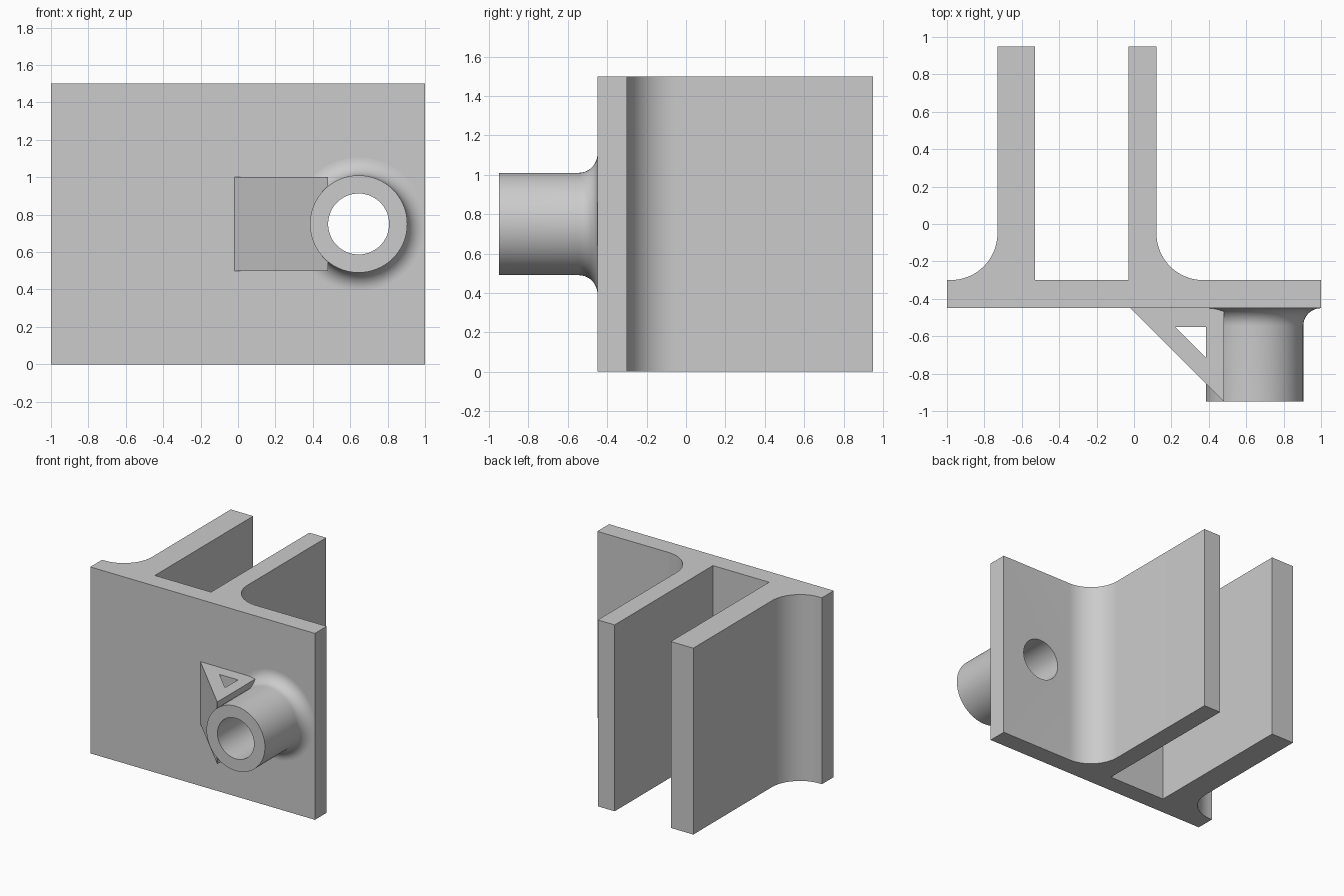
import bpy, bmesh, math
from mathutils import Vector

cube = bpy.data.objects.get("Cube")
if cube:
    bpy.data.objects.remove(cube, do_unlink=True)

grey = bpy.data.materials.new("plain grey")
grey.use_nodes = True
COLOUR = (0.6, 0.6, 0.6, 1)
grey.diffuse_color = COLOUR
grey.node_tree.nodes["Principled BSDF"].inputs["Base Color"].default_value = COLOUR

FRONT, BASE, BACK = -0.95, -0.45, 0.95      # boss end, plate front, fin ends
INNER = -0.30                               # back face of the plate
BOSS_X, BOSS_Z = 0.645, 0.75
BORE, BOSS = 0.163, 0.26


def finish(name, bm):
    bmesh.ops.recalc_face_normals(bm, faces=bm.faces)
    mesh = bpy.data.meshes.new(name)
    bm.to_mesh(mesh)
    bm.free()
    obj = bpy.data.objects.new(name, mesh)
    bpy.context.collection.objects.link(obj)
    mesh.materials.append(grey)
    return obj


def prism(name, outline, z0, z1):
    """Extrude an xy outline from z0 up to z1."""
    bm = bmesh.new()
    face = bm.faces.new([bm.verts.new((x, y, z0)) for x, y in outline])
    top = bmesh.ops.extrude_face_region(bm, geom=[face])["geom"]
    bmesh.ops.translate(bm, vec=(0, 0, z1 - z0),
                        verts=[v for v in top if isinstance(v, bmesh.types.BMVert)])
    return finish(name, bm)


def lathe(name, profile, steps=96):
    """Spin a closed (radius, y) profile about the boss axis."""
    bm = bmesh.new()
    rings = []
    for i in range(steps):
        a = math.tau * i / steps
        rings.append([bm.verts.new((BOSS_X + r * math.cos(a), y, BOSS_Z + r * math.sin(a)))
                      for r, y in profile])
    n = len(profile)
    for i in range(steps):
        p, q = rings[i], rings[(i + 1) % steps]
        for j in range(n):
            k = (j + 1) % n
            bm.faces.new((p[j], p[k], q[k], q[j]))
    return finish(name, bm)


def arc(cx, cy, r, start, end, steps=16):
    angles = [math.radians(start + (end - start) * i / steps) for i in range(steps + 1)]
    return [(cx + r * math.cos(a), cy + r * math.sin(a)) for a in angles]


def cut(obj, cutter):
    mod = obj.modifiers.new("cut", "BOOLEAN")
    mod.operation, mod.solver, mod.object = "DIFFERENCE", "EXACT", cutter
    bpy.context.view_layer.objects.active = obj
    bpy.ops.object.modifier_apply(modifier=mod.name)
    bpy.data.objects.remove(cutter, do_unlink=True)


def smooth(obj):
    bpy.ops.object.select_all(action="DESELECT")
    obj.select_set(True)
    bpy.context.view_layer.objects.active = obj
    bpy.ops.object.shade_smooth_by_angle(angle=math.radians(30))


# Back plate with two fins, each with a large fillet on its outer side
R = 0.25
outline = [(-1, BASE), (1, BASE), (1, INNER)]
outline += arc(0.12 + R, INNER + R, R, 270, 180)
outline += [(0.12, BACK), (-0.03, BACK), (-0.03, INNER), (-0.53, INNER),
            (-0.53, BACK), (-0.73, BACK)]
outline += arc(-0.73 - R, INNER + R, R, 0, -90)
outline += [(-1, INNER)]
bracket = prism("finned_bracket", outline, 0, 1.5)

# Bore through the plate
bm = bmesh.new()
bmesh.ops.create_cone(bm, cap_ends=True, segments=96, radius1=BORE, radius2=BORE, depth=0.4)
bmesh.ops.rotate(bm, verts=bm.verts, matrix=Vector((0, 0, 1)).rotation_difference(
    Vector((0, 1, 0))).to_matrix())
bmesh.ops.translate(bm, verts=bm.verts, vec=(BOSS_X, (BASE + INNER) / 2, BOSS_Z))
cut(bracket, finish("bore_cutter", bm))
smooth(bracket)

# Hollow boss flaring into the plate
F = 0.095
boss = lathe("hollow_boss", [(BORE, BASE), (BORE, FRONT), (BOSS, FRONT)]
             + arc(BOSS + F, BASE - F, F, 180, 90, 12))
smooth(boss)

# Triangular gusset with a triangular window
gusset = prism("gusset", [(-0.02, BASE), (0.48, FRONT), (0.48, BASE)], 0.5, 1.0)
cut(gusset, prism("window_cutter", [(0.22, -0.55), (0.385, -0.715), (0.385, -0.55)], 0.4, 1.1))
